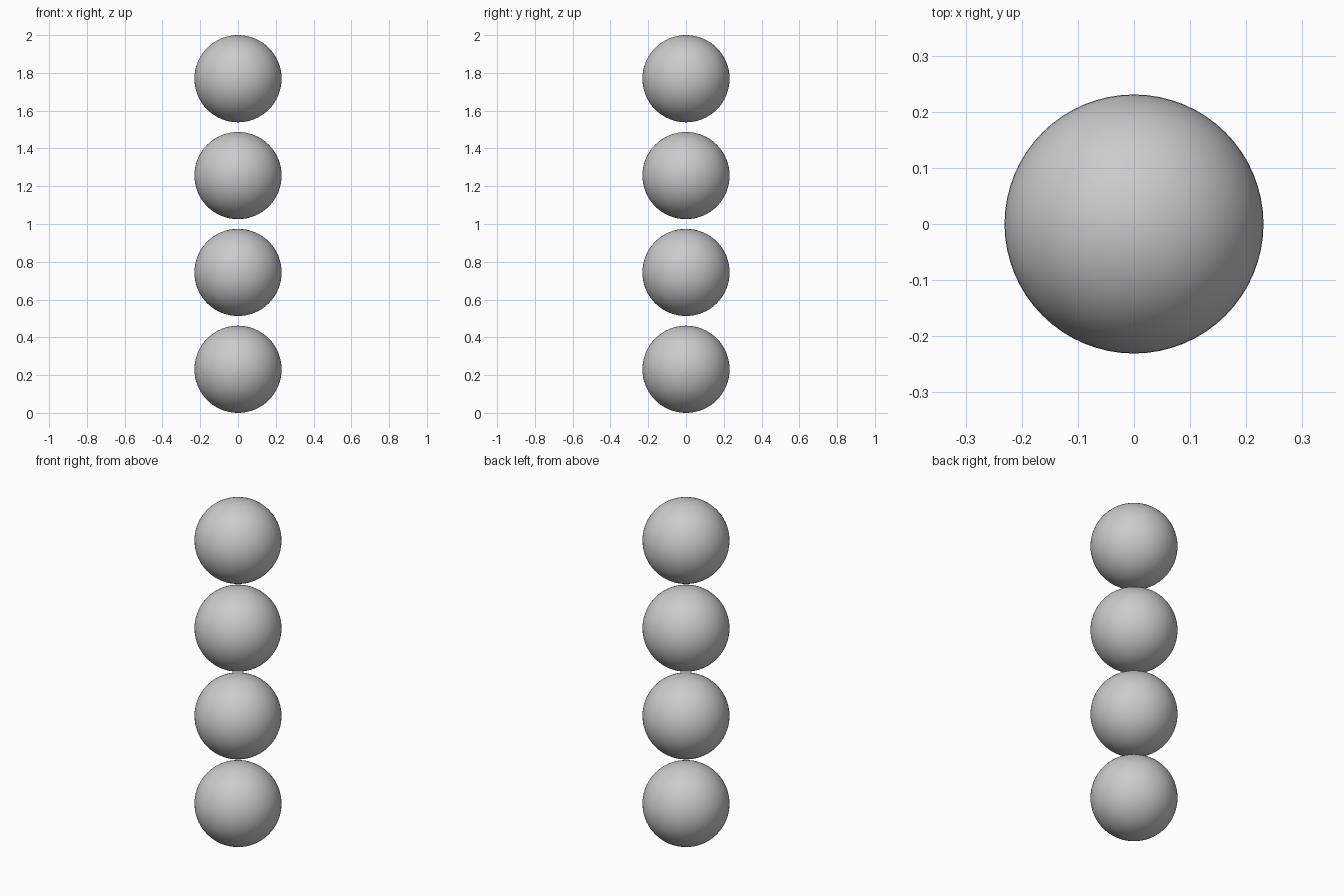
import bpy

if "Cube" in bpy.data.objects:
    bpy.data.objects.remove(bpy.data.objects["Cube"])

# Four equal balls stacked in a column with small gaps
COUNT = 4
SPACING = 2 / 3.9
RADIUS = 0.45 * SPACING

for i in range(COUNT):
    bpy.ops.mesh.primitive_uv_sphere_add(
        segments=64, ring_count=32, radius=RADIUS,
        location=(0, 0, RADIUS + i * SPACING))
    ball = bpy.context.object
    ball.name = f"ball_{i + 1}"
    bpy.ops.object.shade_smooth()
